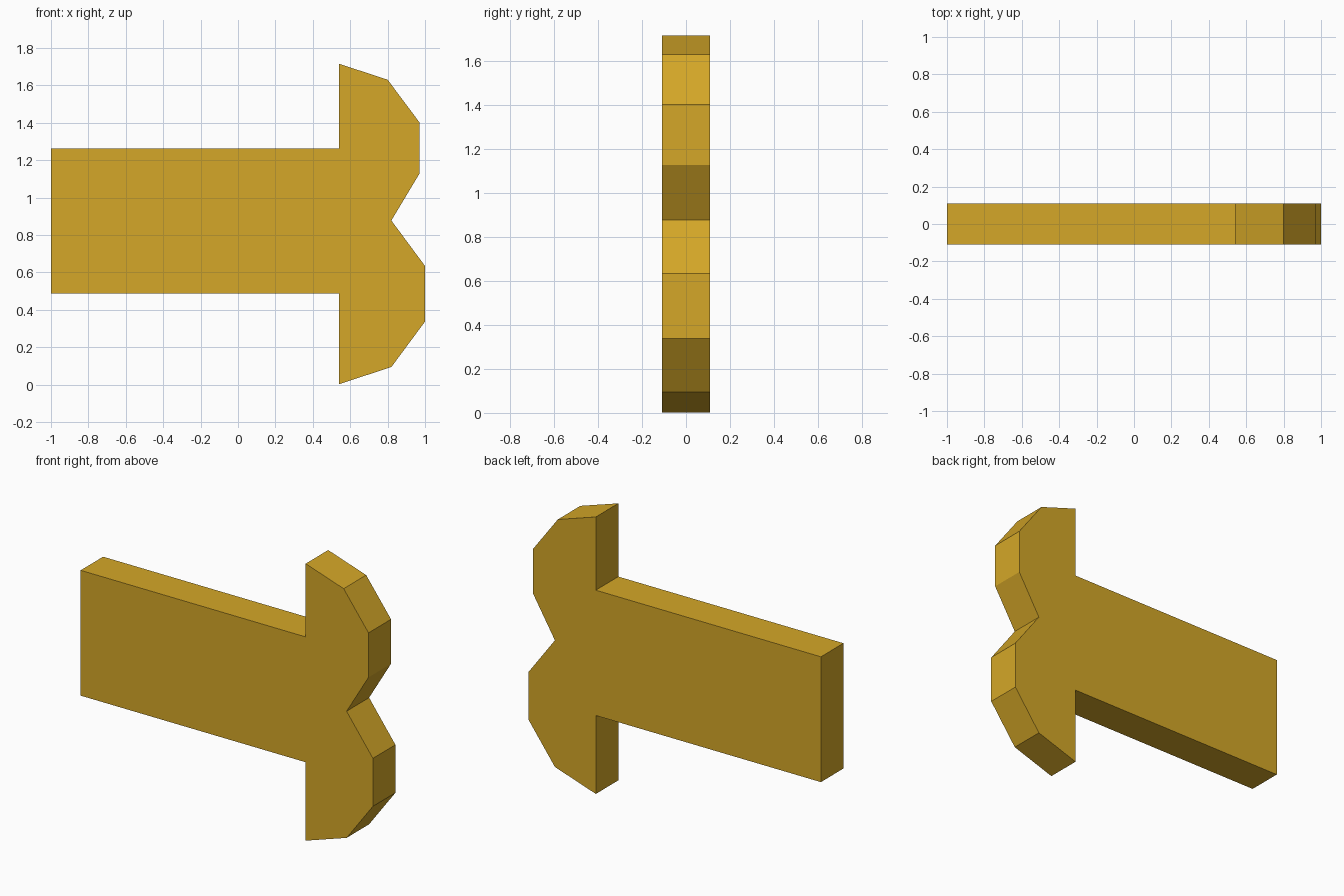
import bpy
import bmesh

cube = bpy.data.objects.get("Cube")
if cube:
    bpy.data.objects.remove(cube, do_unlink=True)

# Golden yellow material
gold = bpy.data.materials.new("golden_yellow")
gold.use_nodes = True
colour = (0.66, 0.386, 0.021, 1.0)
gold.diffuse_color = colour
gold.node_tree.nodes["Principled BSDF"].inputs["Base Color"].default_value = colour


def extrude_profile(name, points, depth, material):
    """Extrude an x-z outline along y, centred on y = 0."""
    bm = bmesh.new()
    face = bm.faces.new([bm.verts.new((x, -depth / 2, z)) for x, z in points])
    result = bmesh.ops.extrude_face_region(bm, geom=[face])
    moved = [v for v in result["geom"] if isinstance(v, bmesh.types.BMVert)]
    bmesh.ops.translate(bm, verts=moved, vec=(0, depth, 0))
    bmesh.ops.recalc_face_normals(bm, faces=bm.faces)
    mesh = bpy.data.meshes.new(name)
    bm.to_mesh(mesh)
    bm.free()
    mesh.materials.append(material)
    obj = bpy.data.objects.new(name, mesh)
    bpy.context.collection.objects.link(obj)
    return obj


# Straight shank, then the two-lobed head from bottom to top
shank = [(0.54, 1.265), (-1.0, 1.265), (-1.0, 0.49), (0.54, 0.49)]
lower_lobe = [(0.54, 0.005), (0.82, 0.097), (1.0, 0.34), (1.0, 0.637)]
notch = [(0.82, 0.88)]
upper_lobe = [(0.97, 1.13), (0.97, 1.405), (0.80, 1.633), (0.54, 1.718)]

# The outline starts on z = 0
outline = [(x, z - 0.003) for x, z in shank + lower_lobe + notch + upper_lobe]
extrude_profile("notched_head_and_shank", outline, 0.22, gold)
